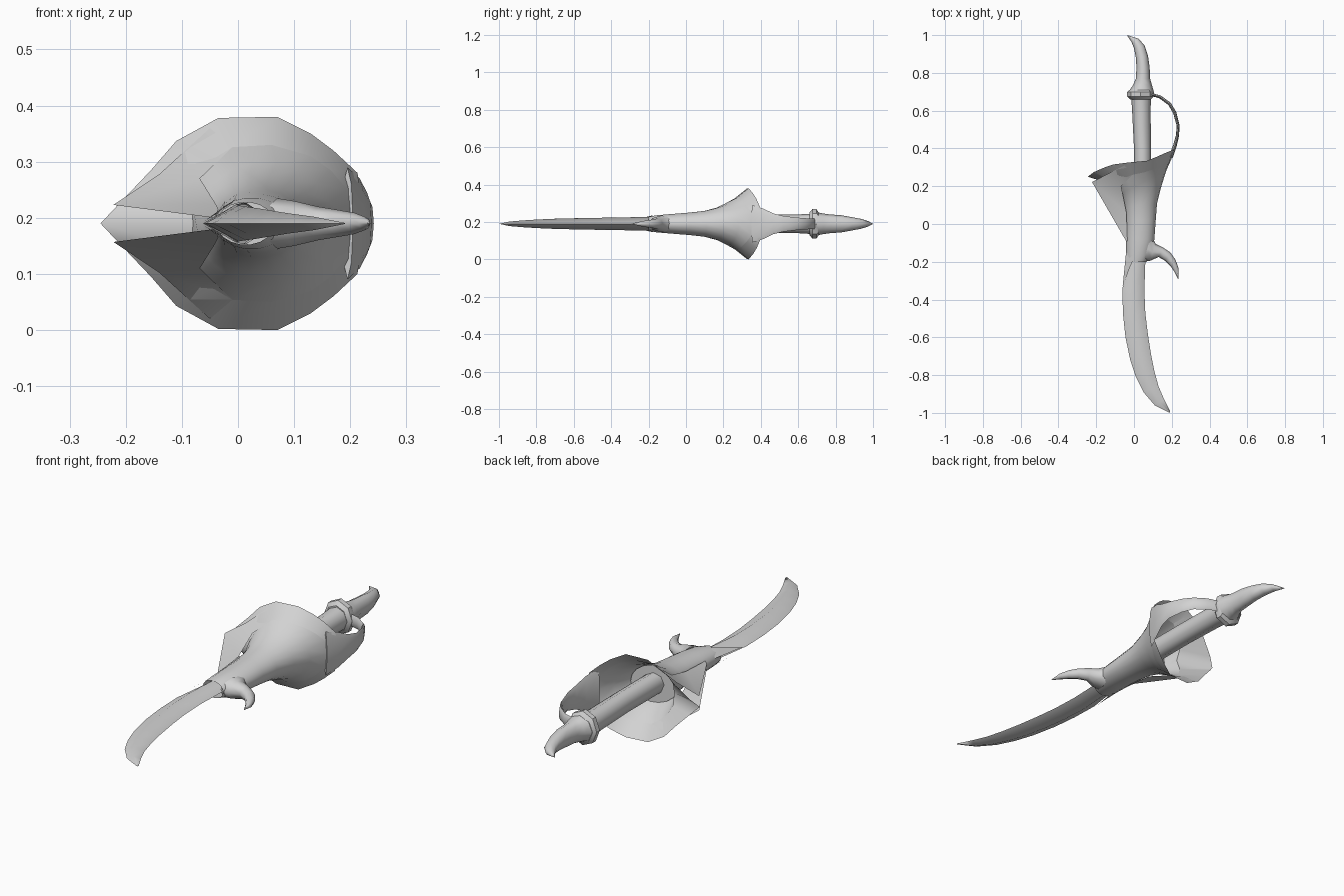
import bpy, math

ZC = 0.19  # height of the mirror plane

steel = bpy.data.materials.new("plain grey")
steel.diffuse_color = (0.65, 0.65, 0.65, 1)


def make(name, verts, faces, angle=60):
    me = bpy.data.meshes.new(name)
    me.from_pydata(verts, [], faces)
    me.materials.append(steel)
    ob = bpy.data.objects.new(name, me)
    bpy.context.collection.objects.link(ob)
    bpy.ops.object.select_all(action='DESELECT')
    ob.select_set(True)
    bpy.context.view_layer.objects.active = ob
    bpy.ops.object.mode_set(mode='EDIT')
    bpy.ops.mesh.select_all(action='SELECT')
    bpy.ops.mesh.remove_doubles(threshold=0.0005)
    bpy.ops.mesh.normals_make_consistent(inside=False)
    bpy.ops.object.mode_set(mode='OBJECT')
    bpy.ops.object.shade_smooth_by_angle(angle=math.radians(angle))
    return ob


def bridge(rings):
    """Join rings of equal size with quads."""
    n = len(rings[0])
    verts = [v for r in rings for v in r]
    faces = [(i * n + j, i * n + (j + 1) % n, (i + 1) * n + (j + 1) % n, (i + 1) * n + j)
             for i in range(len(rings) - 1) for j in range(n)]
    return verts, faces


def loft(name, sections, sides=8, angle=60):
    """Each section: one edge point (x, y), the opposite one, half height."""
    rings = []
    for ax, ay, bx, by, h in sections:
        ring = []
        for k in range(sides):
            t = 2 * math.pi * k / sides
            u = 0.5 + 0.5 * math.cos(t)
            ring.append((ax + (bx - ax) * u, ay + (by - ay) * u, ZC + h * math.sin(t)))
        rings.append(ring)
    verts, faces = bridge(rings)
    faces.append(tuple(range(sides)))
    faces.append(tuple(range(len(verts) - sides, len(verts))))
    return make(name, verts, faces, angle)


def mirrored(half):
    """Close a half ring (left to right) by mirroring it below the centre plane."""
    return ([(x, y, ZC + z) for x, y, z in half]
            + [(x, y, ZC - z) for x, y, z in half[-2:0:-1]])


def oval(y, xl, xr, h, tilt=0.0):
    """Half ring of ten points."""
    out = []
    for k in range(10):
        t = math.pi * (1 - k / 9)
        c = math.cos(t)
        out.append(((xl + xr) / 2 + (xr - xl) / 2 * c, y + tilt * c, h * math.sin(t)))
    return out


# curved blade with a diamond section
loft("blade", [
    (-0.035, -0.05, 0.07, -0.05, 0.035), (-0.04, -0.2, 0.06, -0.2, 0.037),
    (-0.062, -0.35, 0.055, -0.35, 0.034), (-0.058, -0.48, 0.06, -0.47, 0.032),
    (-0.045, -0.6, 0.073, -0.58, 0.03), (-0.02, -0.72, 0.09, -0.69, 0.027),
    (0.01, -0.81, 0.108, -0.78, 0.023), (0.05, -0.89, 0.13, -0.86, 0.018),
    (0.11, -0.96, 0.16, -0.93, 0.012), (0.189, -1.0, 0.191, -0.99, 0.001)], 4, 90)

# hollow horn-shaped guard
horn_rim = [(-0.08, 0.2, 0), (-0.085, 0.215, 0.05), (-0.065, 0.23, 0.09),
            (-0.04, 0.245, 0.115), (-0.01, 0.26, 0.136), (0.06, 0.275, 0.14),
            (0.13, 0.3, 0.12), (0.165, 0.325, 0.095), (0.195, 0.35, 0.06), (0.205, 0.36, 0)]
horn = [oval(-0.2, -0.038, 0.065, 0.038), oval(-0.16, -0.042, 0.09, 0.046),
        oval(-0.08, -0.042, 0.108, 0.053), oval(0.02, -0.042, 0.115, 0.061),
        oval(0.1, -0.05, 0.122, 0.07, 0.01), oval(0.17, -0.065, 0.145, 0.088, 0.03),
        oval(0.22, -0.075, 0.17, 0.11, 0.06), horn_rim]
make("guard_horn", *bridge([mirrored(r) for r in horn]))

# floor inside the guard
floor = mirrored(oval(0.17, -0.06, 0.14, 0.085, 0.03))
make("guard_floor", floor, [tuple(range(len(floor)))])

# flared collar around the horn
collar_rim = [(-0.245, 0.25, 0), (-0.212, 0.275, 0.035), (-0.155, 0.3, 0.095),
              (-0.11, 0.315, 0.147), (-0.035, 0.325, 0.188), (0.07, 0.335, 0.19),
              (0.13, 0.36, 0.16), (0.17, 0.378, 0.13), (0.213, 0.395, 0.09), (0.225, 0.42, 0)]
make("guard_collar", *bridge([mirrored(horn_rim), mirrored(collar_rim)]))

# side flaps sweeping from the sleeve to the collar
outer = [(-0.042, -0.09, 0.01), (-0.222, 0.222, 0.033), (-0.14, 0.265, 0.088), (-0.05, 0.31, 0.17)]
inner = [(-0.035, -0.09, 0.025), (-0.04, 0.06, 0.035), (-0.068, 0.2, 0.08), (-0.01, 0.26, 0.136)]
for side, label in ((1, "upper"), (-1, "lower")):
    pts = [(x, y, ZC + side * z) for x, y, z in outer + inner]
    make(label + "_flap", pts, [(0, 1, 5, 4), (1, 2, 6, 5), (2, 3, 7, 6)])
    # pointed lappet lying on the blade
    lap = [(-0.042, -0.15, 0.015), (0.0, -0.18, 0.045), (-0.022, -0.23, 0.032), (-0.06, -0.33, 0.004)]
    make(label + "_lappet", [(x, y, ZC + side * z) for x, y, z in lap], [(0, 1, 2), (0, 2, 3)])

# hooked quillon
loft("quillon", [
    (0.05, -0.2, 0.09, -0.06, 0.045), (0.085, -0.195, 0.115, -0.105, 0.04),
    (0.13, -0.175, 0.155, -0.125, 0.03), (0.165, -0.195, 0.192, -0.15, 0.024),
    (0.195, -0.225, 0.22, -0.19, 0.019), (0.215, -0.255, 0.236, -0.235, 0.012),
    (0.234, -0.292, 0.236, -0.29, 0.001)])

# knuckle bow strap
loft("knuckle_bow", [
    (0.185, 0.36, 0.205, 0.35, 0.1), (0.208, 0.42, 0.226, 0.412, 0.08),
    (0.222, 0.47, 0.238, 0.465, 0.055), (0.226, 0.52, 0.242, 0.52, 0.042),
    (0.208, 0.585, 0.224, 0.592, 0.034), (0.182, 0.63, 0.194, 0.642, 0.03),
    (0.135, 0.665, 0.142, 0.68, 0.028), (0.07, 0.685, 0.07, 0.7, 0.028)])

# grip
loft("grip", [(0.0, 0.15, 0.09, 0.15, 0.05), (0.0, 0.4, 0.09, 0.4, 0.05),
              (-0.01, 0.6, 0.088, 0.6, 0.05), (-0.015, 0.68, 0.09, 0.68, 0.055)], 8, 50)

# ring between grip and pommel
loft("pommel_ring", [(-0.02, 0.66, 0.09, 0.66, 0.06), (-0.037, 0.675, 0.105, 0.675, 0.078),
                     (-0.037, 0.698, 0.105, 0.698, 0.078), (-0.025, 0.71, 0.1, 0.71, 0.06)], 8, 35)

# curved pommel spike
loft("pommel", [
    (-0.03, 0.7, 0.105, 0.7, 0.062), (-0.005, 0.735, 0.095, 0.735, 0.055),
    (0.01, 0.77, 0.085, 0.77, 0.05), (0.013, 0.83, 0.083, 0.83, 0.046),
    (0.01, 0.88, 0.074, 0.89, 0.036), (0.0, 0.93, 0.056, 0.945, 0.026),
    (-0.014, 0.965, 0.025, 0.98, 0.015), (-0.036, 0.998, -0.034, 1.0, 0.001)])
